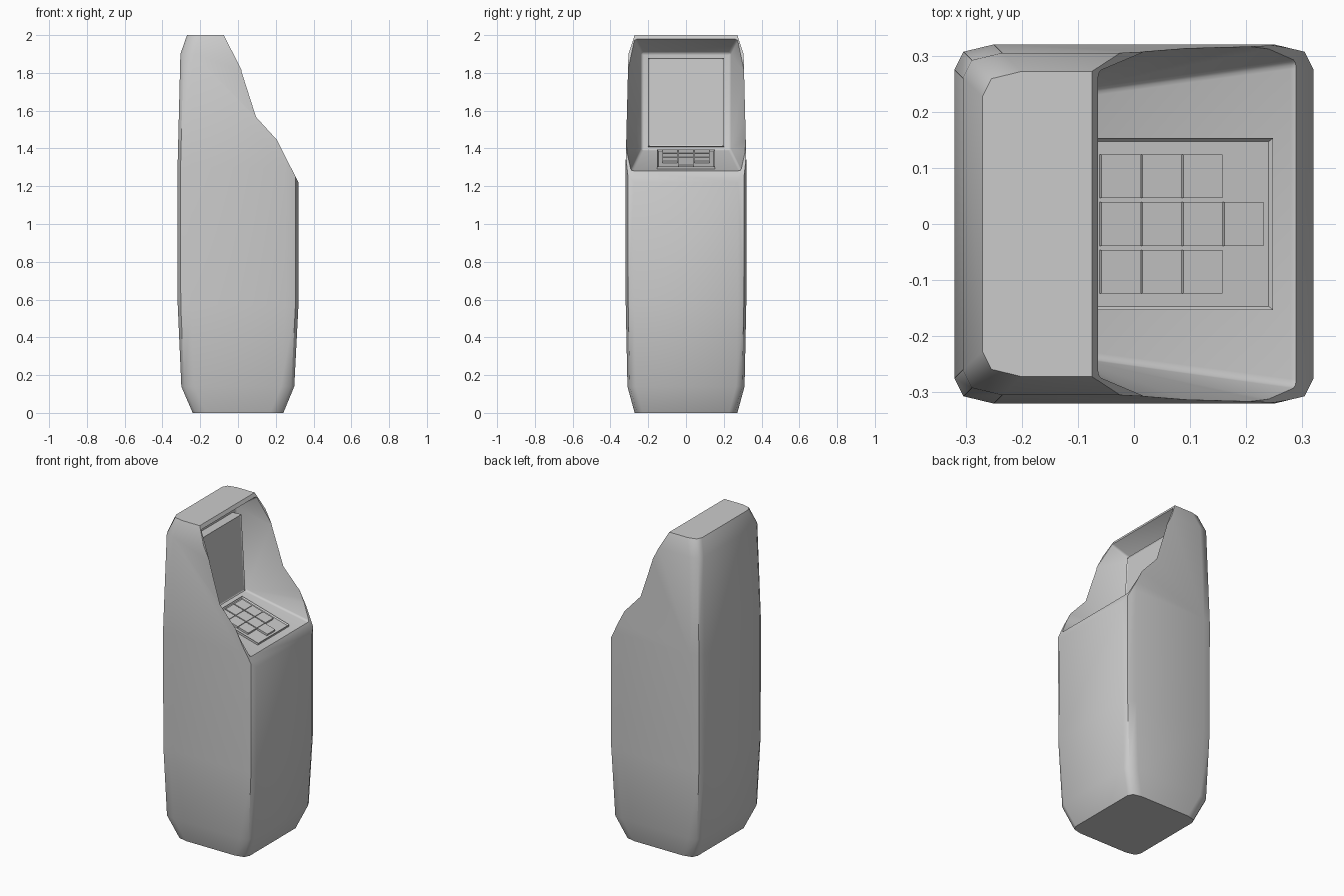
import bpy, bmesh, math
from mathutils import Matrix, Vector

if "Cube" in bpy.data.objects:
    bpy.data.objects.remove(bpy.data.objects["Cube"])


def finish(bm, name, angle=None):
    bmesh.ops.recalc_face_normals(bm, faces=bm.faces[:])
    me = bpy.data.meshes.new(name)
    bm.to_mesh(me)
    bm.free()
    ob = bpy.data.objects.new(name, me)
    bpy.context.collection.objects.link(ob)
    if angle:
        smooth(ob, angle)
    return ob


def activate(ob):
    bpy.ops.object.select_all(action='DESELECT')
    ob.select_set(True)
    bpy.context.view_layer.objects.active = ob


def smooth(ob, angle):
    activate(ob)
    bpy.ops.object.shade_smooth_by_angle(angle=math.radians(angle))


def panel(name, matrix, size, rim=0.0, sink=0.0):
    """Box whose local top face lies at z = 0, optionally with a sunken inset."""
    bm = bmesh.new()
    bmesh.ops.create_cube(bm, size=1)
    for v in bm.verts:
        v.co = Vector((v.co.x * size[0], v.co.y * size[1], (v.co.z - 0.5) * size[2]))
    if rim:
        bm.normal_update()
        top = max(bm.faces, key=lambda f: f.calc_center_median().z)
        bmesh.ops.inset_region(bm, faces=[top], thickness=rim)
        bmesh.ops.translate(bm, verts=top.verts[:], vec=(0, 0, -sink))
    bm.transform(matrix)
    return finish(bm, name)


# Cabinet body: loft of softened rectangles (z, back x, front x, half depth)
rings = [(0, -.24, .24, .272), (.14, -.30, .298, .31), (.57, -.319, .32, .319),
         (1.3, -.32, .32, .32), (1.9, -.305, .305, .305), (2.0, -.27, .27, .272)]
bm = bmesh.new()
loops = []
for z, xb, xf, h in rings:
    q = [(xf, h - .045), (xf - .016, h - .013), (xf - .07, h),
         (xb + .07, h), (xb + .016, h - .013), (xb, h - .045)]
    pts = q + [(x, -y) for x, y in reversed(q)]
    loops.append([bm.verts.new((x, y, z)) for x, y in pts])
for a, b in zip(loops, loops[1:]):
    for i in range(len(a)):
        j = (i + 1) % len(a)
        bm.faces.new((a[i], a[j], b[j], b[i]))
bm.faces.new(loops[0])
bm.faces.new(loops[-1])
body = finish(bm, "cabinet_body")

# Sloping front cutter
bm = bmesh.new()
prof = [(-.1145, 2.078), (.3595, 1.142), (.7, 1.142), (.7, 2.078)]
face = bm.faces.new([bm.verts.new((x, -.5, z)) for x, z in prof])
ext = bmesh.ops.extrude_face_region(bm, geom=[face])
bmesh.ops.translate(bm, vec=(0, 1, 0),
                    verts=[g for g in ext["geom"] if isinstance(g, bmesh.types.BMVert)])
slope_cutter = finish(bm, "slope_cutter")

# Recess cutter: hull from the screen wall out to the sloping opening
normal = Vector((.892, 0, .452))
wall = [(-.18, .235, 1.905), (-.12, .235, 1.392)]
opening = [(-.065, .272, 1.978), (.02, .308, 1.81), (.13, .326, 1.595),
           (.24, .312, 1.378), (.29, .29, 1.279)]
bm = bmesh.new()
for s in (-1, 1):
    for x, y, z in wall:
        bm.verts.new((x, s * y, z))
    for x, y, z in opening:
        p = Vector((x, s * y, z))
        bm.verts.new(p)
        bm.verts.new(p + normal * .2)
bmesh.ops.convex_hull(bm, input=bm.verts[:])
bmesh.ops.dissolve_limit(bm, angle_limit=math.radians(1), verts=bm.verts[:], edges=bm.edges[:])
recess_cutter = finish(bm, "recess_cutter")
bev = recess_cutter.modifiers.new("soft", 'BEVEL')
bev.width, bev.segments = .03, 3
bev.limit_method, bev.angle_limit = 'ANGLE', math.radians(40)

for cutter in (slope_cutter, recess_cutter):
    cutter.hide_render = True
    mod = body.modifiers.new("cut", 'BOOLEAN')
    mod.operation, mod.solver, mod.object = 'DIFFERENCE', 'EXACT', cutter
    activate(body)
    bpy.ops.object.modifier_apply(modifier=mod.name)
for cutter in (slope_cutter, recess_cutter):
    bpy.data.objects.remove(cutter)
smooth(body, 48)

# Screen, leaning slightly back
lean = Matrix.Rotation(math.radians(90 - 3.3), 4, 'Y')
panel("screen", Matrix.Translation((-.103, 0, 1.645)) @ lean, (.47, .40, .085), .01, .004)

# Keypad plate with raised rim, tilted along the shelf
tilt = math.atan(.28)
pad = Matrix.Translation((.085, 0, 1.35)) @ Matrix.Rotation(tilt, 4, 'Y')
k = 1 / math.cos(tilt)
panel("keypad_plate", pad, (.326 * k, .306, .03), .009, .008)

# Keys: three rows of three plus one centred key nearest the user
for col in range(4):
    for row in ((-1, 0, 1) if col < 3 else (0,)):
        x = (-.024 + .073 * col - .085) * k
        panel(f"key_{col}_{row + 1}", pad @ Matrix.Translation((x, row * .085, .004)),
              (.070 * k, .078, .014))
